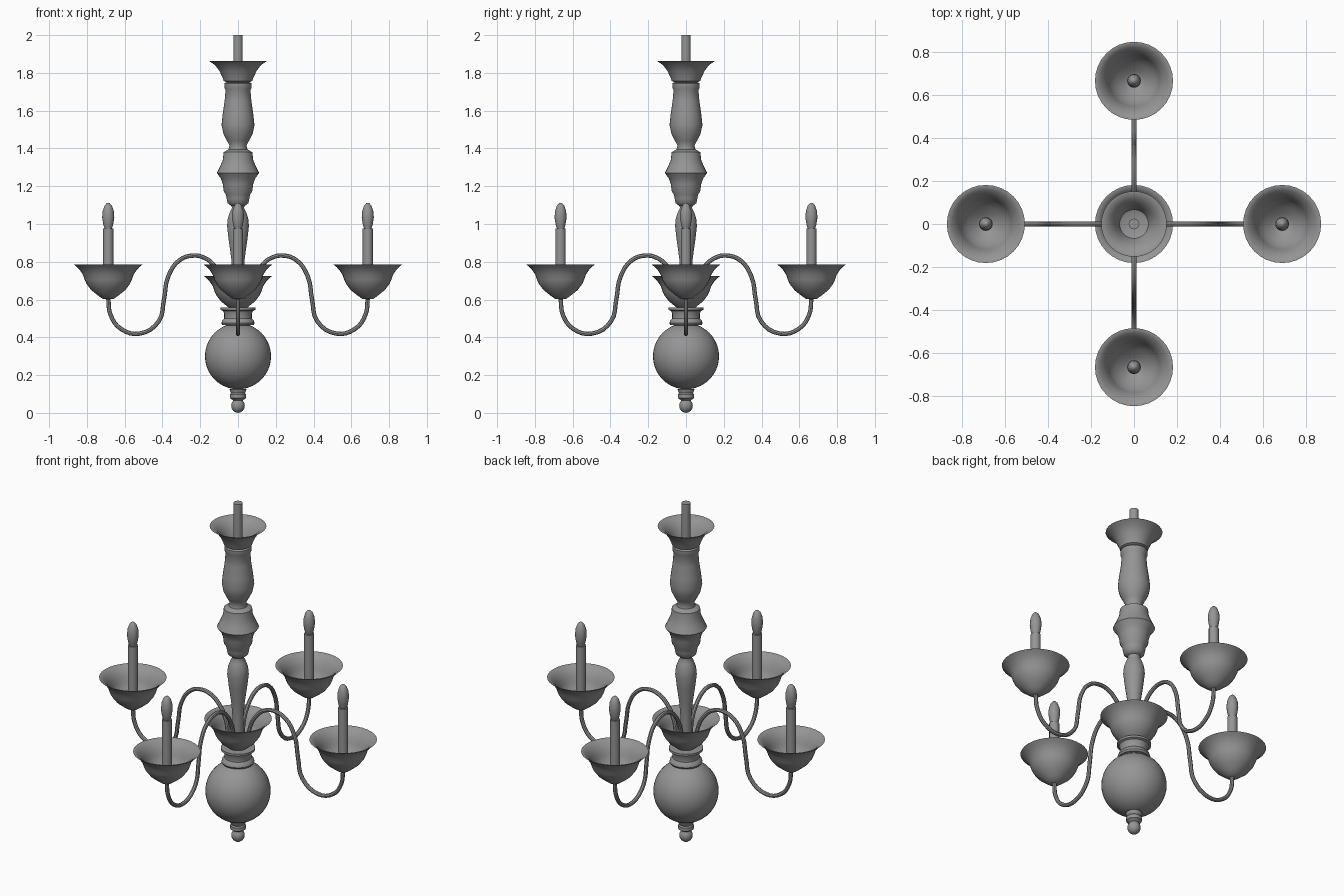
import bpy, bmesh, math
from mathutils import Matrix, Vector

cube = bpy.data.objects.get("Cube")
if cube:
    bpy.data.objects.remove(cube, do_unlink=True)

metal = bpy.data.materials.new("grey_metal")
metal.use_nodes = True
GREY = (0.3, 0.3, 0.3, 1)
metal.diffuse_color = GREY
metal.node_tree.nodes["Principled BSDF"].inputs["Base Color"].default_value = GREY


def finish(ob):
    """Assign the material and smooth all but the sharp creases."""
    ob.data.materials.clear()
    ob.data.materials.append(metal)
    bpy.ops.object.select_all(action="DESELECT")
    ob.select_set(True)
    bpy.context.view_layer.objects.active = ob
    bpy.ops.object.shade_smooth_by_angle(angle=math.radians(42))
    return ob


def lathe(name, profile, sides=32):
    """Revolve (radius, height) points round the z axis."""
    bm = bmesh.new()
    verts = [bm.verts.new((r, 0, z)) for r, z in profile]
    edges = [bm.edges.new(pair) for pair in zip(verts, verts[1:])]
    bmesh.ops.spin(bm, geom=verts + edges, cent=(0, 0, 0), axis=(0, 0, 1),
                   angle=math.tau, steps=sides)
    bmesh.ops.remove_doubles(bm, verts=bm.verts, dist=0.0005)
    bmesh.ops.recalc_face_normals(bm, faces=bm.faces)
    mesh = bpy.data.meshes.new(name)
    bm.to_mesh(mesh)
    bm.free()
    ob = bpy.data.objects.new(name, mesh)
    bpy.context.collection.objects.link(ob)
    return finish(ob)


def shell(outer, wall=0.008):
    """Close a dish profile with an inner wall."""
    inner = [(max(r - wall, 0), z + wall * (0.2 + 0.8 * (1 - r / outer[-1][0])))
             for r, z in reversed(outer[:-1])]
    rim_r, rim_z = outer[-1]
    return outer + [(rim_r - wall, rim_z)] + inner


# Dish profile shared by the candle cups and the hub bowl, measured from its base
DISH = [(0, 0), (.03, .004), (.055, .022), (.09, .05), (.115, .083), (.125, .105),
        (.134, .132), (.15, .156), (.165, .172), (.181, .185)]

# Central body, from the bottom up
lathe("bottom_finial", [(0, 0)] + [(.036 * math.sin(a), .038 - .038 * math.cos(a))
      for a in (.4, .8, 1.2, 1.6, 2, 2.4)] + [(.03, .07), (.042, .078), (.042, .098),
      (.036, .104), (.042, .115), (.045, .125), (0, .13)])
ball = [(.175 * math.sin(i * math.pi / 20), .3 - .175 * math.cos(i * math.pi / 20))
        for i in range(21)]
lathe("body_ball", ball, 40)
lathe("neck", [(0, .46), (.083, .465), (.088, .475), (.083, .49), (.073, .5), (.073, .525),
               (.08, .54), (.092, .545), (.092, .557), (0, .56)])
bowl = lathe("hub_bowl", shell(DISH))
bowl.location.z = .54

# Turned column
lathe("lower_baluster", [(0, .56), (.03, .57), (.03, .74), (.036, .82), (.05, .92), (.058, .99),
                         (.054, 1.03), (.042, 1.065), (.032, 1.085), (.035, 1.1), (0, 1.1)])
lathe("middle_baluster", [(0, 1.09), (.035, 1.095), (.055, 1.11), (.06, 1.135), (.064, 1.155),
                          (.076, 1.175), (.08, 1.21), (.09, 1.24), (.112, 1.27), (.097, 1.3),
                          (.08, 1.34), (.076, 1.38), (.05, 1.395), (0, 1.4)])
lathe("upper_baluster", [(0, 1.39), (.05, 1.395), (.045, 1.415), (.058, 1.44), (.078, 1.48),
                         (.087, 1.525), (.081, 1.58), (.071, 1.65), (.066, 1.71), (.072, 1.72),
                         (.072, 1.745), (.06, 1.75), (0, 1.755)])
lathe("canopy", shell([(0, 1.745), (.06, 1.75), (.075, 1.757), (.082, 1.775), (.098, 1.81),
                       (.123, 1.843), (.152, 1.862)]))
lathe("ceiling_rod", [(0, 1.75), (.025, 1.75), (.025, 2), (0, 2)], 16)

# One arm, cup, candle and flame bulb, modelled along +x
REACH = .687
path = [(.065, .6), (.08, .7), (.13, .785), (.18, .822), (.235, .833), (.31, .808),
        (.37, .72), (.392, .6), (.42, .485), (.52, .42), (.62, .445), (.675, .52), (REACH, .61)]
curve = bpy.data.curves.new("arm", "CURVE")
curve.dimensions = "3D"
curve.bevel_depth = .0115
curve.bevel_resolution = 2
curve.resolution_u = 4
curve.use_fill_caps = True
spline = curve.splines.new("BEZIER")
spline.bezier_points.add(len(path) - 1)
for point, (x, z) in zip(spline.bezier_points, path):
    point.co = (x, 0, z)
    point.handle_left_type = point.handle_right_type = "AUTO"
arm = bpy.data.objects.new("arm", curve)
bpy.context.collection.objects.link(arm)
bpy.ops.object.select_all(action="DESELECT")
arm.select_set(True)
bpy.context.view_layer.objects.active = arm
bpy.ops.object.convert(target="MESH")
arm = finish(bpy.context.object)

cup = lathe("cup", shell(DISH))
candle = lathe("candle", [(0, .61), (.027, .61), (.027, .975), (0, .975)], 16)
bulb = lathe("flame_bulb", [(0, .97), (.018, .972), (.026, .995), (.032, 1.035), (.029, 1.07),
                            (.019, 1.098), (.008, 1.11), (0, 1.112)], 16)
offsets = {arm: Vector(), cup: Vector((REACH, 0, .6)),
           candle: Vector((REACH, 0, 0)), bulb: Vector((REACH, 0, 0))}

# Repeat round the hub; the front and back arms sit slightly closer in
for i, side in enumerate(("left", "back", "right", "front")):
    turn = Matrix.Rotation(i * math.pi / 2, 4, "Z")
    shift = Vector((-.023 if i % 2 else 0, 0, 0))
    for part, offset in offsets.items():
        ob = part
        if i:
            ob = part.copy()
            bpy.context.collection.objects.link(ob)
        ob.name = f"{side}_{part.data.name}"
        ob.matrix_world = turn @ Matrix.Translation(offset + shift)
